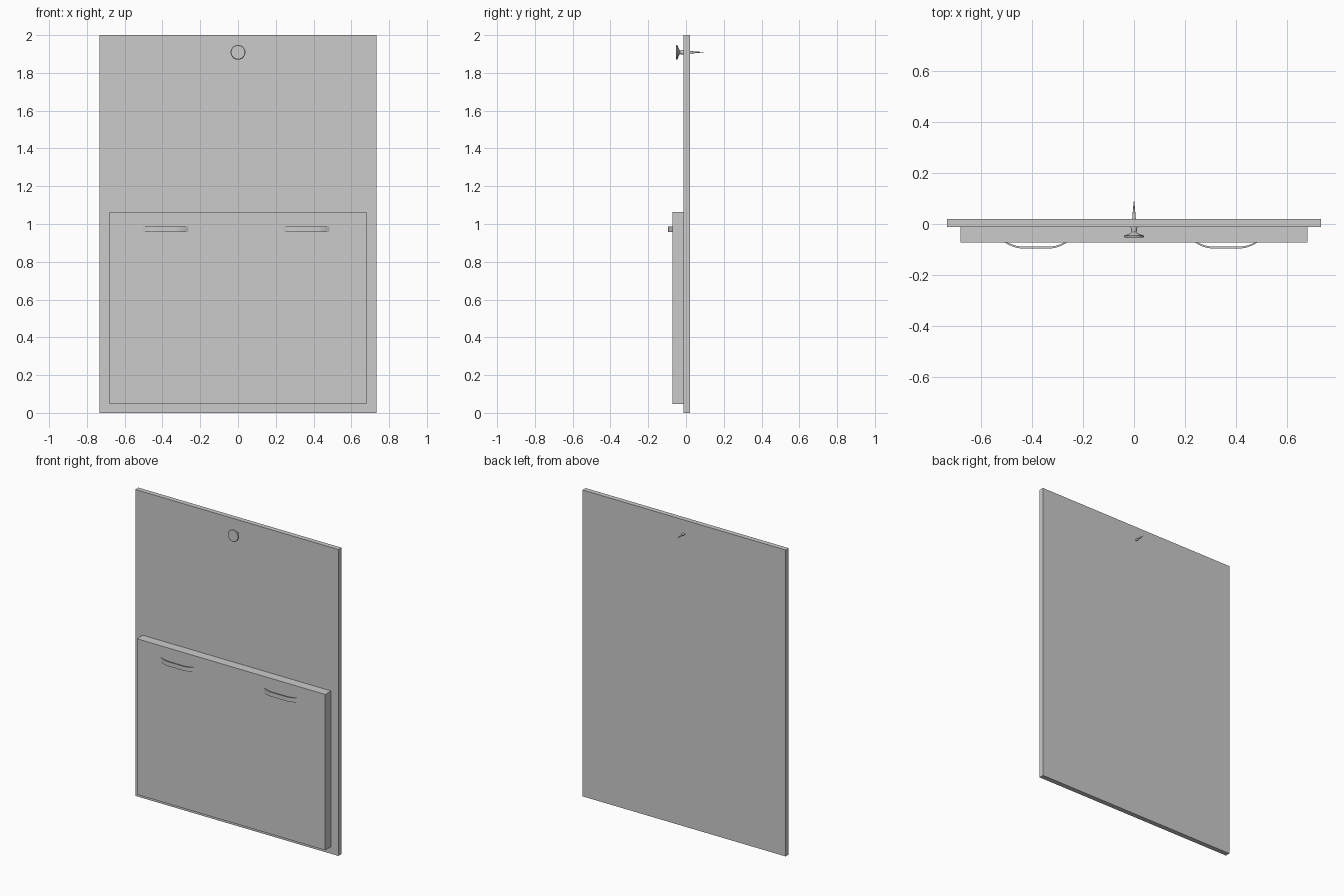
import bpy, bmesh, math
from mathutils import Matrix

if "Cube" in bpy.data.objects:
    bpy.data.objects.remove(bpy.data.objects["Cube"])


def finish(name, bm):
    bmesh.ops.recalc_face_normals(bm, faces=bm.faces)
    me = bpy.data.meshes.new(name)
    bm.to_mesh(me)
    bm.free()
    ob = bpy.data.objects.new(name, me)
    bpy.context.collection.objects.link(ob)
    return ob


def smooth(ob, angle=35):
    bpy.ops.object.select_all(action='DESELECT')
    ob.select_set(True)
    bpy.context.view_layer.objects.active = ob
    bpy.ops.object.shade_smooth_by_angle(angle=math.radians(angle))


def box(name, lo, hi):
    bm = bmesh.new()
    bmesh.ops.create_cube(bm, size=1)
    for v in bm.verts:
        v.co = [(a + b) / 2 + c * (b - a) for a, b, c in zip(lo, hi, v.co)]
    return finish(name, bm)


# Backing board and raised front panel
box("back_board", (-0.733, -0.012, 0), (0.733, 0.02, 2))
box("front_panel", (-0.68, -0.072, 0.046), (0.68, -0.012, 1.063))


# Bowed strap handles: curved ends, flat middle
def handle(name, cx, length=0.249, depth=0.025, bend=0.075, t=0.007):
    def path(half, d, b):
        arc = [(-half + b * math.sin(a), -d * (1 - (1 - math.sin(a)) ** 2))
               for a in (math.pi / 2 * i / 8 for i in range(9))]
        return arc + [(-x, y) for x, y in reversed(arc)]
    outer = path(length / 2, depth, bend)
    inner = path(length / 2 - 0.011, depth - t, bend - 0.009)
    bm = bmesh.new()
    rings = []
    for (ox, oy), (ix, iy) in zip(outer, inner):
        rings.append([bm.verts.new((cx + x, -0.071 + y, z)) for x, y, z in
                      ((ox, oy, 0.958), (ox, oy, 0.986), (ix, iy, 0.986), (ix, iy, 0.958))])
    for a, b in zip(rings, rings[1:]):
        for k in range(4):
            bm.faces.new((a[k], a[(k + 1) % 4], b[(k + 1) % 4], b[k]))
    bm.faces.new(rings[0])
    bm.faces.new(rings[-1])
    smooth(finish(name, bm))


handle("left_handle", -0.384)
handle("right_handle", 0.361)

# Push pin: turned profile (radius, y) spun around the y axis
profile = [(0, -0.053), (0.036, -0.053), (0.039, -0.05), (0.039, -0.046),
           (0.024, -0.040), (0.014, -0.036), (0.010, -0.032), (0.013, -0.013),
           (0.013, -0.011), (0.007, -0.011), (0.007, 0.02), (0.003, 0.07), (0, 0.096)]
bm = bmesh.new()
verts = [bm.verts.new((r, y, 0)) for r, y in profile]
edges = [bm.edges.new(p) for p in zip(verts, verts[1:])]
bmesh.ops.spin(bm, geom=verts + edges, cent=(0, 0, 0), axis=(0, 1, 0),
               angle=2 * math.pi, steps=32)
bmesh.ops.remove_doubles(bm, verts=bm.verts, dist=1e-5)
bm.transform(Matrix.Translation((0, 0, 1.909)))
smooth(finish("push_pin", bm))
